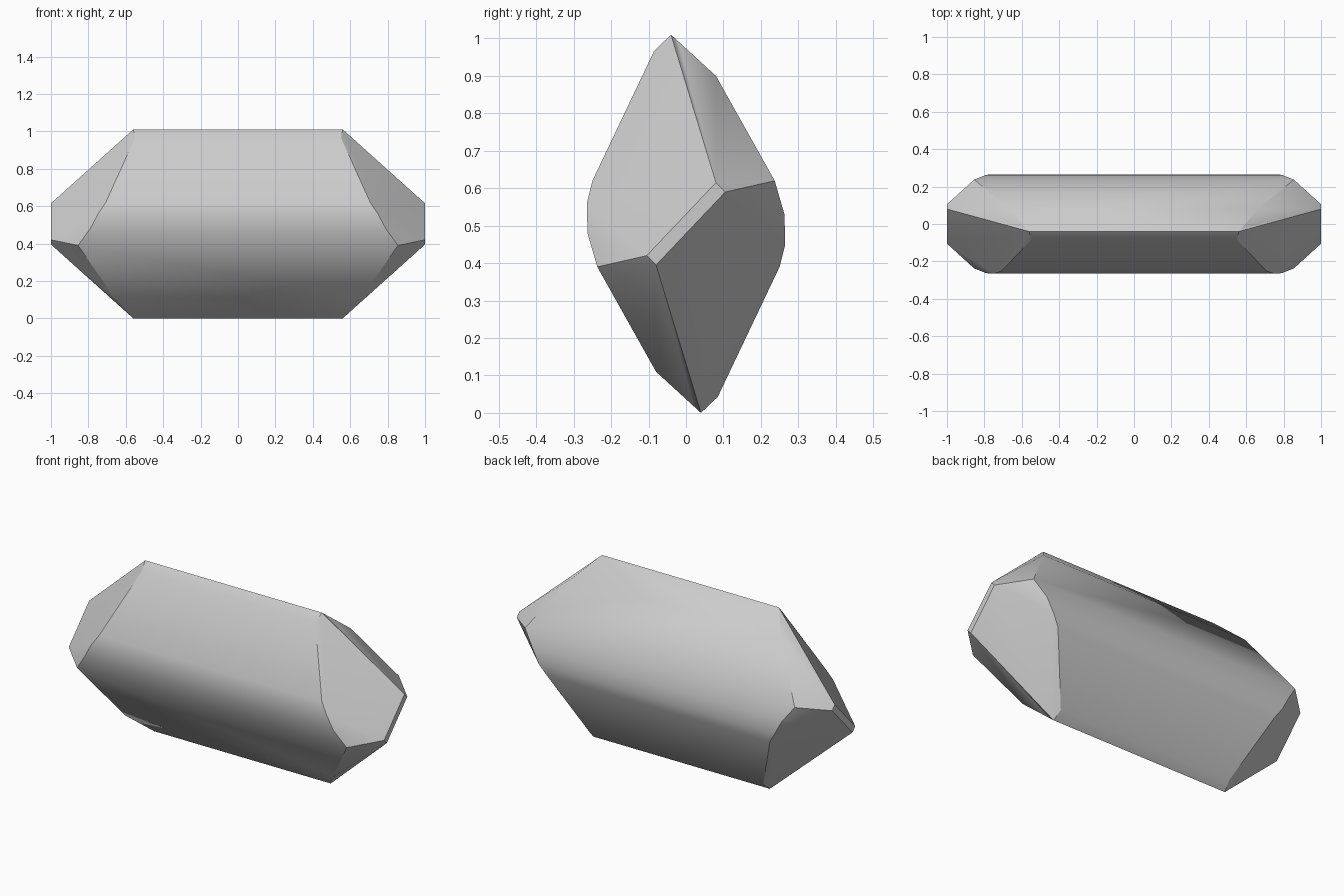
import bpy, bmesh, math

cube = bpy.data.objects.get("Cube")
if cube:
    bpy.data.objects.remove(cube, do_unlink=True)

HEIGHT = 1.01

# One half of the crystal's outline: half length x, then y, z
half_outline = [
    (0.56, -0.04, 1.01),     # top ridge
    (0.55, -0.085, 0.967),
    (0.707, -0.25, 0.62),    # rounded front flank
    (0.747, -0.265, 0.56),
    (0.79, -0.263, 0.48),
    (0.855, -0.237, 0.39),
    (0.66, -0.08, 0.11),     # lower front bend
    (0.58, 0.02, 0.02),
    (1.0, 0.08, 0.615),      # narrow end face
    (1.0, 0.105, 0.59),
]

# Twofold turn about the long axis, and a mirror across the middle
bm = bmesh.new()
for x, y, z in half_outline:
    for side in (1, -1):
        bm.verts.new((side * x, y, z))
        bm.verts.new((side * x, -y, HEIGHT - z))

# Wrap the corners in a convex crystal and merge flat triangles
hull = bmesh.ops.convex_hull(bm, input=bm.verts)
loose = [v for v in bm.verts if not v.link_faces]
bmesh.ops.delete(bm, geom=loose, context='VERTS')
bmesh.ops.dissolve_limit(bm, angle_limit=math.radians(2),
                         verts=bm.verts, edges=bm.edges)
bmesh.ops.recalc_face_normals(bm, faces=bm.faces)

mesh = bpy.data.meshes.new("crystal")
bm.to_mesh(mesh)
bm.free()
crystal = bpy.data.objects.new("crystal", mesh)
bpy.context.collection.objects.link(crystal)

# Plain grey mineral
grey = bpy.data.materials.new("mineral grey")
grey.use_nodes = True
colour = (0.6, 0.6, 0.6, 1)
grey.diffuse_color = colour
grey.node_tree.nodes["Principled BSDF"].inputs["Base Color"].default_value = colour
mesh.materials.append(grey)

# Soft flanks with crisp facet edges
bpy.ops.object.select_all(action='DESELECT')
crystal.select_set(True)
bpy.context.view_layer.objects.active = crystal
bpy.ops.object.shade_smooth_by_angle(angle=math.radians(30))
